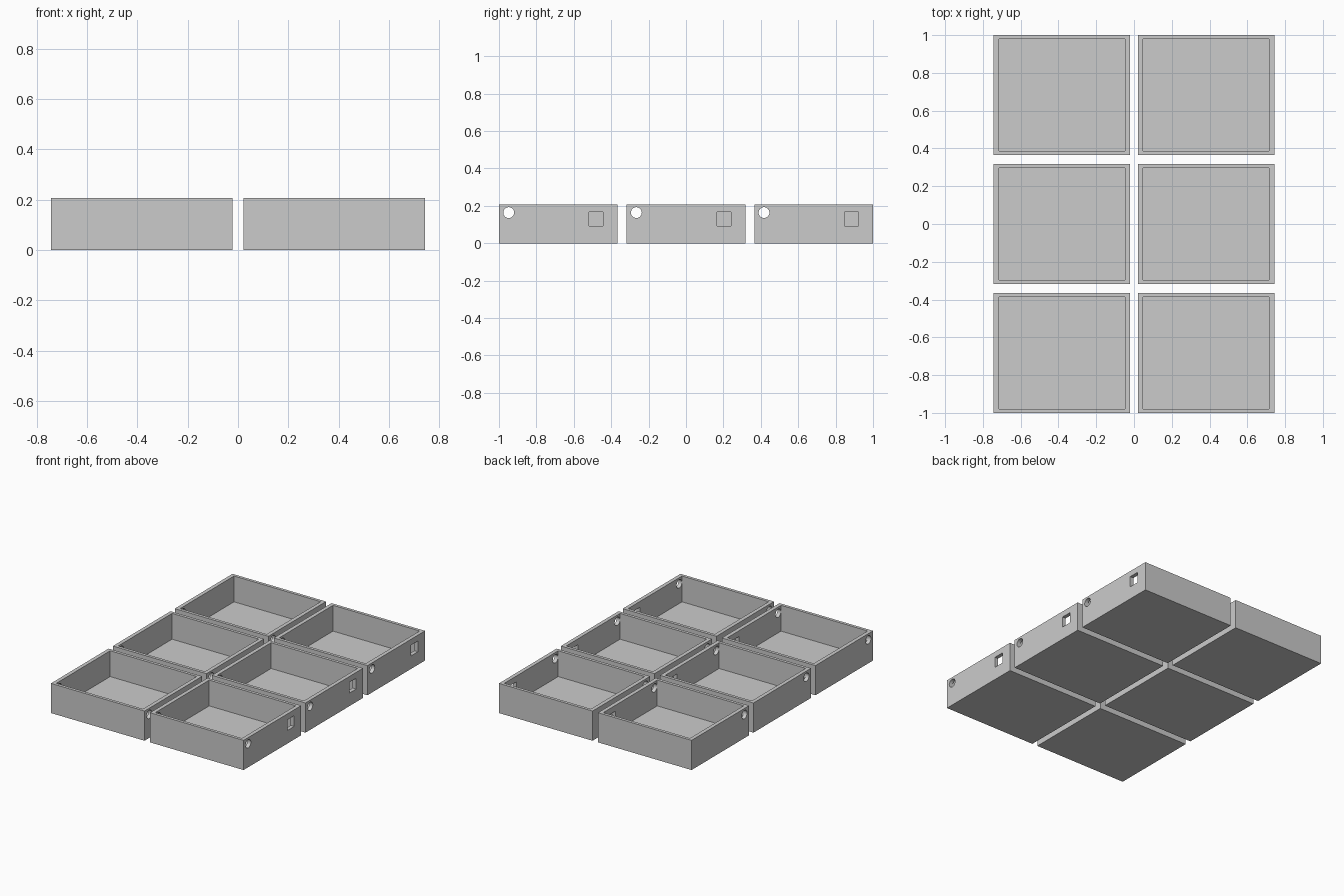
import bpy
import math
from mathutils import Vector

if "Cube" in bpy.data.objects:
    bpy.data.objects.remove(bpy.data.objects["Cube"])

# Tray size, wall thickness and spacing
W, D, H = 0.722, 0.635, 0.207
WALL_X, WALL_Y, FLOOR = 0.027, 0.021, 0.027
STEP_X, STEP_Y = 0.764, 0.6825

grey = bpy.data.materials.new("grey plastic")
grey.use_nodes = True
colour = (0.6, 0.6, 0.6, 1)
grey.diffuse_color = colour
grey.node_tree.nodes["Principled BSDF"].inputs["Base Color"].default_value = colour


def box(name, low, high):
    low, high = Vector(low), Vector(high)
    bpy.ops.mesh.primitive_cube_add(size=1, location=(low + high) / 2)
    ob = bpy.context.object
    ob.name = name
    ob.scale = high - low
    bpy.ops.object.transform_apply(location=True, rotation=False, scale=True)
    return ob


def cut(target, cutter):
    mod = target.modifiers.new("cut", 'BOOLEAN')
    mod.operation, mod.solver, mod.object = 'DIFFERENCE', 'EXACT', cutter
    bpy.context.view_layer.objects.active = target
    bpy.ops.object.modifier_apply(modifier=mod.name)
    bpy.data.objects.remove(cutter)


# Open tray with a hollow inside
x, y = W / 2, D / 2
tray = box("tray", (-x, -y, 0), (x, y, H))
cut(tray, box("hollow", (-x + WALL_X, -y + WALL_Y, FLOOR),
              (x - WALL_X, y - WALL_Y, H + 0.1)))

# Round cable hole through both side walls
bpy.ops.mesh.primitive_cylinder_add(vertices=32, radius=0.029, depth=W + 0.1,
                                    location=(0, -y + 0.052, 0.164),
                                    rotation=(0, math.pi / 2, 0))
cut(tray, bpy.context.object)

# Square port through the left wall only
cut(tray, box("port", (x - 0.1, 0.165, 0.091), (x + 0.1, 0.24, 0.166)))

tray.data.materials.clear()
tray.data.materials.append(grey)

# Two columns of three trays
for col, side in enumerate(("right", "left")):
    for row, place in enumerate(("front", "middle", "back")):
        ob = bpy.data.objects.new(f"{place}_{side}_tray", tray.data)
        bpy.context.collection.objects.link(ob)
        ob.location = ((col - 0.5) * STEP_X, (row - 1) * STEP_Y, 0)
bpy.data.objects.remove(tray)
